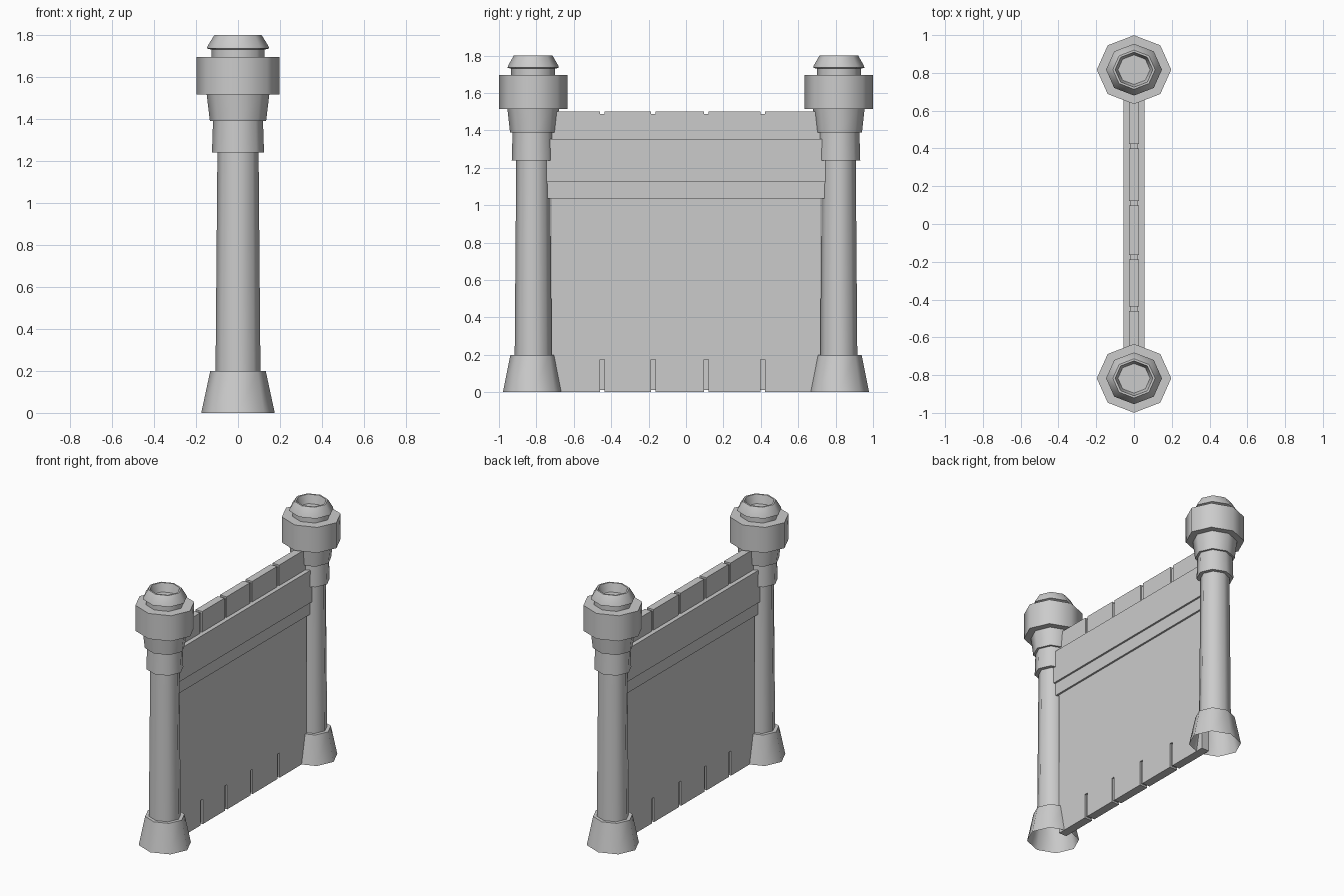
import bpy, bmesh, math

if "Cube" in bpy.data.objects:
    bpy.data.objects.remove(bpy.data.objects["Cube"])

SIDES = 8
SQUASH = 0.925      # posts are slightly narrower along y
POST_Y = 0.817


def box(bm, x, y0, y1, z0, z1):
    r = bmesh.ops.create_cube(bm, size=1)
    for v in r["verts"]:
        v.co.x *= 2 * x
        v.co.y = y0 if v.co.y < 0 else y1
        v.co.z = z0 if v.co.z < 0 else z1


def finish(name, bm):
    me = bpy.data.meshes.new(name)
    bm.to_mesh(me)
    bm.free()
    ob = bpy.data.objects.new(name, me)
    bpy.context.collection.objects.link(ob)
    return ob


def lathe(name, profile, y):
    bm = bmesh.new()
    rings = []
    for r, z in profile:
        rings.append([bm.verts.new((r * math.cos(2 * math.pi * i / SIDES),
                                    r * SQUASH * math.sin(2 * math.pi * i / SIDES), z))
                      for i in range(SIDES)])
    for a, b in zip(rings, rings[1:]):
        for i in range(SIDES):
            j = (i + 1) % SIDES
            bm.faces.new((a[i], a[j], b[j], b[i]))
    bm.faces.new(rings[-1])          # floor of the hollow top
    ob = finish(name, bm)
    ob.location.y = y
    bpy.ops.object.select_all(action='DESELECT')
    ob.select_set(True)
    bpy.context.view_layer.objects.active = ob
    bpy.ops.object.shade_smooth_by_angle(angle=math.radians(50))
    return ob


# Posts: flared foot, shaft, stepped capital, wide collar, hollow cap
profile = [(0.175, 0), (0.132, 0.2), (0.107, 0.2), (0.098, 1.24),
           (0.124, 1.24), (0.119, 1.39), (0.134, 1.39), (0.149, 1.515),
           (0.197, 1.515), (0.197, 1.695), (0.127, 1.695), (0.127, 1.73),
           (0.148, 1.735), (0.146, 1.745), (0.112, 1.80), (0.100, 1.80),
           (0.085, 1.74)]
lathe("front_post", profile, -POST_Y)
lathe("back_post", profile, POST_Y)

# Wall core and main panel
bm = bmesh.new()
box(bm, 0.018, -0.72, 0.72, 0.012, 1.488)
finish("wall_core", bm)
bm = bmesh.new()
box(bm, 0.03, -0.72, 0.72, 0.175, 1.06)
finish("wall_panel", bm)

# Planks split by narrow grooves at the foot and the top of the wall
cuts = [-0.448, -0.176, 0.109, 0.411]
starts = [-0.72] + [c + 0.012 for c in cuts]
ends = [c - 0.012 for c in cuts] + [0.72]
for name, x, z0, z1 in (("foot_planks", 0.03, 0, 0.175),
                        ("top_planks", 0.026, 1.34, 1.5)):
    bm = bmesh.new()
    for a, b in zip(starts, ends):
        box(bm, x, a, b, z0, z1)
    finish(name, bm)

# Stepped beam across the upper wall
for name, x, z0, z1 in (("lower_beam", 0.043, 1.035, 1.14),
                        ("upper_beam", 0.056, 1.125, 1.355)):
    bm = bmesh.new()
    box(bm, x, -0.745, 0.745, z0, z1)
    finish(name, bm)
